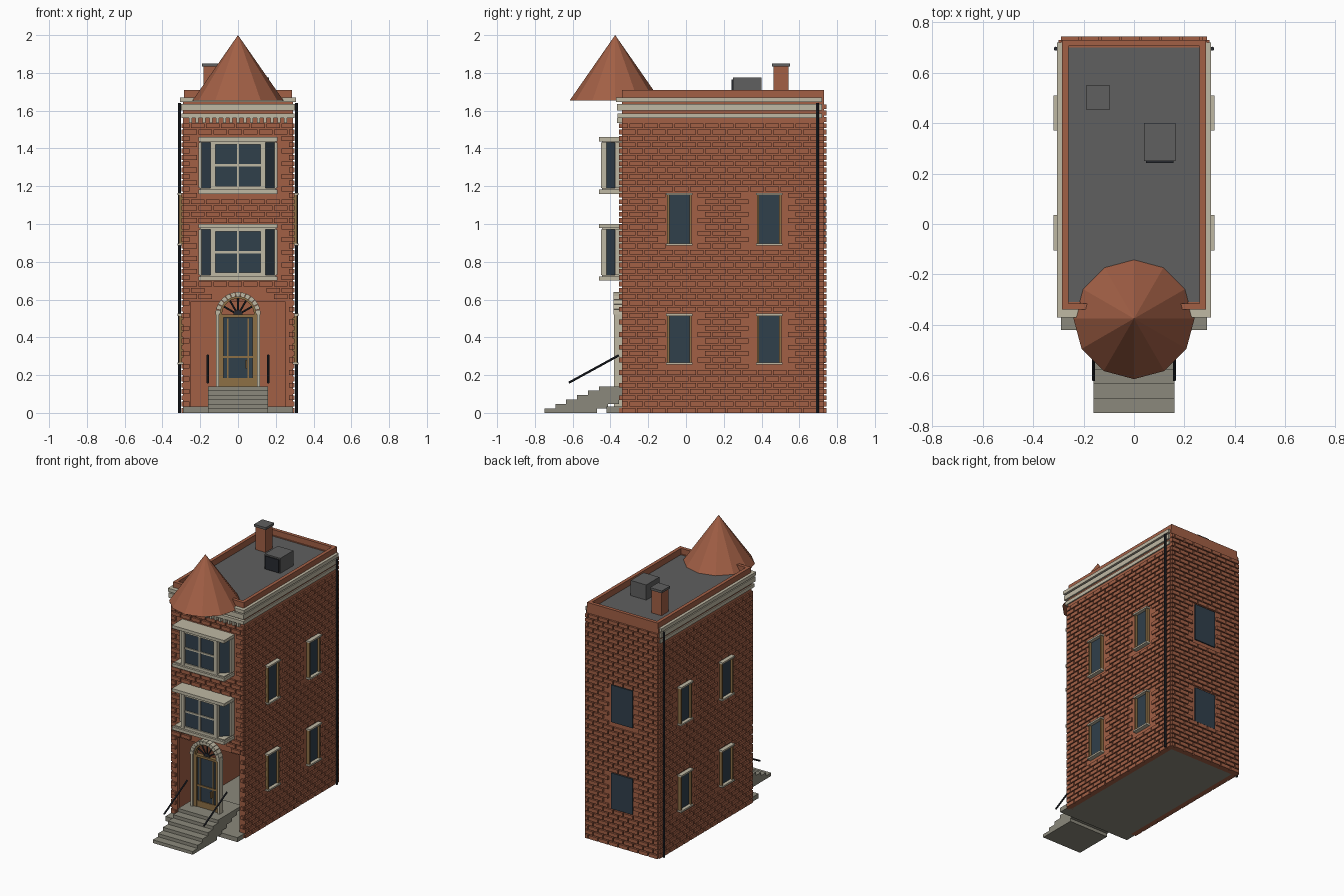
import bpy
import bmesh
import math
from mathutils import Vector, Matrix

default_cube = bpy.data.objects.get("Cube")
if default_cube:
    bpy.data.objects.remove(default_cube, do_unlink=True)


def material(name, red, green, blue):
    mat = bpy.data.materials.new(name)
    mat.use_nodes = True
    colour = (red, green, blue, 1)
    mat.diffuse_color = colour
    mat.node_tree.nodes["Principled BSDF"].inputs["Base Color"].default_value = colour
    return mat


BRICK = material("red brick", .36, .115, .06)
STONE = material("pale stone", .52, .48, .37)
STEP = material("grey step stone", .26, .25, .2)
ROOF = material("roof grey", .115, .115, .115)
GLASS = material("dark glass", .03, .05, .07)
WOOD = material("tan wood", .27, .16, .06)
METAL = material("dark metal", .02, .023, .03)


def finish(name, bm, mat):
    bmesh.ops.recalc_face_normals(bm, faces=bm.faces[:])
    mesh = bpy.data.meshes.new(name)
    bm.to_mesh(mesh)
    bm.free()
    mesh.materials.append(mat)
    obj = bpy.data.objects.new(name, mesh)
    bpy.context.collection.objects.link(obj)
    return obj


def boxes(name, mat, ranges):
    """One object from (x0, x1, y0, y1, z0, z1) boxes."""
    bm = bmesh.new()
    for x0, x1, y0, y1, z0, z1 in ranges:
        centre = Matrix.Translation(((x0 + x1) / 2, (y0 + y1) / 2, (z0 + z1) / 2))
        size = Matrix.Diagonal((abs(x1 - x0), abs(y1 - y0), abs(z1 - z0), 1))
        bmesh.ops.create_cube(bm, size=1, matrix=centre @ size)
    return finish(name, bm, mat)


def both(ranges):
    """Adds the mirror image in x of each box."""
    return ranges + [(-b[0], -b[1], *b[2:]) for b in ranges]


def prisms(name, mat, outlines, start, end, axis="Y"):
    """Extrudes flat outlines along y (points are x, z) or z (points are x, y)."""
    bm = bmesh.new()
    for outline in outlines:
        def place(p, depth):
            return (p[0], depth, p[1]) if axis == "Y" else (p[0], p[1], depth)
        near = [bm.verts.new(place(p, start)) for p in outline]
        far = [bm.verts.new(place(p, end)) for p in outline]
        bm.faces.new(near)
        bm.faces.new(far[::-1])
        for i in range(len(near)):
            j = (i + 1) % len(near)
            bm.faces.new((near[i], far[i], far[j], near[j]))
    return finish(name, bm, mat)


def rod(name, mat, start, end, radius):
    start, end = Vector(start), Vector(end)
    along = end - start
    turn = along.to_track_quat("Z", "Y").to_matrix().to_4x4()
    bm = bmesh.new()
    bmesh.ops.create_cone(bm, cap_ends=True, segments=8, radius1=radius, radius2=radius,
                          depth=along.length, matrix=Matrix.Translation((start + end) / 2) @ turn)
    return finish(name, bm, mat)


WIDE, FRONT, BACK = .29, -.34, .73
INNER = WIDE - .03
ENTRY_WIDE, ENTRY_TOP = .25, .59
WINDOW_ROWS = [(.255, .525), (.885, 1.165)]
SIDE_CENTRES = [-.035, .44]
BAYS = [.7, 1.16]

# Hollow walls with an open entry, floor and roof
boxes("walls", BRICK, both([(INNER, WIDE, FRONT, BACK, 0, 1.67),
                            (ENTRY_WIDE, INNER, FRONT, FRONT + .03, 0, ENTRY_TOP)])
      + [(-INNER, INNER, BACK - .03, BACK, 0, 1.67),
         (-INNER, INNER, FRONT, FRONT + .03, ENTRY_TOP, 1.67)])
boxes("floor_slab", STEP, [(-INNER, INNER, FRONT, BACK - .03, 0, .03)])
boxes("roof_slab", ROOF, [(-INNER, INNER, FRONT + .03, BACK - .03, 1.64, 1.665)])
EDGE = WIDE - .005
boxes("parapet", BRICK, both([(EDGE - .025, EDGE, FRONT, BACK, 1.66, 1.71)])
      + [(-EDGE, EDGE, BACK - .025, BACK, 1.66, 1.71),
         (-EDGE, EDGE, FRONT, FRONT + .025, 1.66, 1.71)])


def brick_rects(start, end, top, holes):
    """Running bond as (a0, a1, z0, z1), leaving out bricks that touch a hole."""
    rects, course, length, joint = [], .0335, .08, .008
    for row in range(int(top / course)):
        low = row * course
        a = start - (length / 2 if row % 2 else 0)
        while a < end:
            rect = (max(a, start), min(a + length - joint, end), low, low + course - joint)
            clear = all(rect[1] <= h[0] or rect[0] >= h[1] or rect[3] <= h[2] or rect[2] >= h[3]
                        for h in holes)
            if rect[1] - rect[0] > joint and clear:
                rects.append(rect)
            a += length
    return rects


# Raised bricks on the four walls
side_holes = [(c - .07, c + .07, *row) for c in SIDE_CENTRES for row in WINDOW_ROWS]
side = brick_rects(FRONT, BACK, 1.57, side_holes)
boxes("side_bricks", BRICK, both([(WIDE, WIDE + .01, *r) for r in side]))
back_holes = [(-.085, .085, low + .01, high) for low, high in WINDOW_ROWS]
boxes("back_bricks", BRICK, [(r[0], r[1], BACK, BACK + .014, r[2], r[3])
                             for r in brick_rects(-WIDE, WIDE, 1.65, back_holes)])
front_holes = [(-ENTRY_WIDE, ENTRY_WIDE, 0, ENTRY_TOP), (-.125, .125, ENTRY_TOP, .64)]
front_holes += [(-.21, .21, low, low + .3) for low in BAYS]
boxes("front_bricks", BRICK, [(r[0], r[1], FRONT - .014, FRONT, r[2], r[3])
                              for r in brick_rects(-WIDE, WIDE, 1.57, front_holes)])

# Cornice bands around the front and sides, with dentils
bands = []
for low, high, out in [(1.56, 1.585, .008), (1.6, 1.635, .012), (1.645, 1.67, .016)]:
    bands += both([(WIDE - .01, WIDE + out, FRONT, BACK - .01, low, high)])
    bands.append((-WIDE - out, WIDE + out, FRONT - .014 - out, FRONT + .01, low, high))
boxes("cornice", STONE, bands)
boxes("dentils", STONE, [(.036 * i - .008, .036 * i + .008, FRONT - .025, FRONT, 1.535, 1.562)
                         for i in range(-7, 8)])

# Side and back windows
sills, frames, panes = [], [], []
for low, high in WINDOW_ROWS:
    for c in SIDE_CENTRES:
        for z in (low, high - .012):
            sills.append((WIDE, .32, c - .07, c + .07, z, z + .012))
        for y in (c - .065, c + .053):
            frames.append((WIDE, .312, y, y + .012, low + .012, high - .012))
        panes.append((WIDE, .296, c - .053, c + .053, low + .012, high - .012))
boxes("side_sills_and_lintels", STONE, both(sills))
boxes("side_window_frames", WOOD, both(frames))
boxes("side_window_glass", GLASS, both(panes))
boxes("back_window_glass", GLASS, [(-.085, .085, BACK, BACK + .008, low + .01, high)
                                   for low, high in WINDOW_ROWS])

# Two projecting bay windows
for level, low in zip(("lower", "upper"), BAYS):
    sill, head = low + .03, low + .272
    middle = (sill + head) / 2
    slabs = [(-.21, .21, -.46, FRONT, z, z + .022) for z in (low, head + .006)]
    slabs += [(-.2, .2, -.445, FRONT, low + .02, sill), (-.2, .2, -.445, FRONT, head, head + .008)]
    posts = both([(.118, .145, -.45, -.415, sill, head), (.194, .208, -.375, FRONT, sill, head)])
    bars = [(-.006, .006, -.443, -.425, sill, head),
            (-.118, .118, -.443, -.425, middle - .006, middle + .006),
            (-.118, .118, -.445, -.425, sill, sill + .012),
            (-.118, .118, -.445, -.425, head - .012, head)]
    boxes(level + "_bay_stonework", STONE, slabs + posts + bars)
    boxes(level + "_bay_front_glass", GLASS, [(-.118, .118, -.436, -.43, sill, head)])
    angled = [[(s * .14, -.425), (s * .2, -.365), (s * .195, -.36), (s * .135, -.42)]
              for s in (-1, 1)]
    prisms(level + "_bay_side_glass", GLASS, angled, sill, head, axis="Z")

# Arched door surround
SPRING = .52


def around(radius, angle):
    return (radius * math.cos(angle), SPRING + radius * math.sin(angle))


count = 13
step = math.pi / count
wedges = [[around(r, (i + k) * step) for r, k in ((.095, .04), (.12, .04), (.12, .96), (.095, .96))]
          for i in range(count)]
prisms("arch_stones", STONE, wedges, -.385, FRONT)
inner_arch = [[around(r, a * step) for r, a in ((.085, i), (.096, i), (.096, i + 1), (.085, i + 1))]
              for i in range(count)]
prisms("arch_frame", WOOD, inner_arch, -.37, FRONT)
boxes("door_jambs", STONE, both([(.1, .117, -.38, FRONT, .035, SPRING)]))
for i in range(1, 6):
    x, z = around(.088, i * math.pi / 6)
    rod("fanlight_spoke", METAL, (0, -.355, SPRING), (x, -.355, z), .005)
prisms("fanlight_hub", METAL, [[around(.025, i * math.pi / 6) for i in range(7)]], -.36, -.35)

# Door
boxes("door_frame", WOOD, both([(.078, .1, -.368, FRONT, .035, SPRING),
                                (.05, .058, -.362, FRONT, .185, .5)])
      + [(-.1, .1, -.37, FRONT, SPRING - .016, SPRING),
         (-.08, .08, -.362, FRONT, .035, .185),
         (-.08, .08, -.362, FRONT, .29, .302)])
boxes("door_glass", GLASS, [(-.08, .08, -.356, -.348, .185, .505)])
boxes("door_handle", WOOD, [(.04, .048, -.378, -.35, .235, .28)])

# Front steps, plinth and sloping handrails
RISE = .0235
boxes("front_steps", STEP, [(-.16, .16, -.75 + .058 * i, -.47 + .058 * i, RISE * i, RISE * (i + 1))
                            for i in range(6)])
boxes("entry_plinth", STEP, [(-WIDE, WIDE, -.42, FRONT, 0, .033)])
for name, x in (("right", -.16), ("left", .16)):
    rod(name + "_handrail", METAL, (x, -.62, .16), (x, -.355, .305), .006)

# Downpipes near the back corners
for name, x in (("right", -.31), ("left", .31)):
    rod(name + "_downpipe", METAL, (x, .695, 0), (x, .695, 1.64), .008)

# Conical turret roof
bm = bmesh.new()
bmesh.ops.create_cone(bm, cap_ends=True, segments=12, radius1=.24, radius2=0, depth=.345,
                      matrix=Matrix.Translation((0, -.375, 1.8275)))
finish("turret_roof", bm, BRICK)

# Chimney and roof vent
boxes("chimney", BRICK, [(-.182, -.103, .463, .542, 1.66, 1.835)])
boxes("chimney_cap", ROOF, [(-.19, -.095, .455, .55, 1.833, 1.85)])
boxes("roof_vent", ROOF, [(.04, .165, .25, .4, 1.66, 1.775)])
boxes("vent_grille", METAL, [(.048, .157, .242, .25, 1.67, 1.765)])
